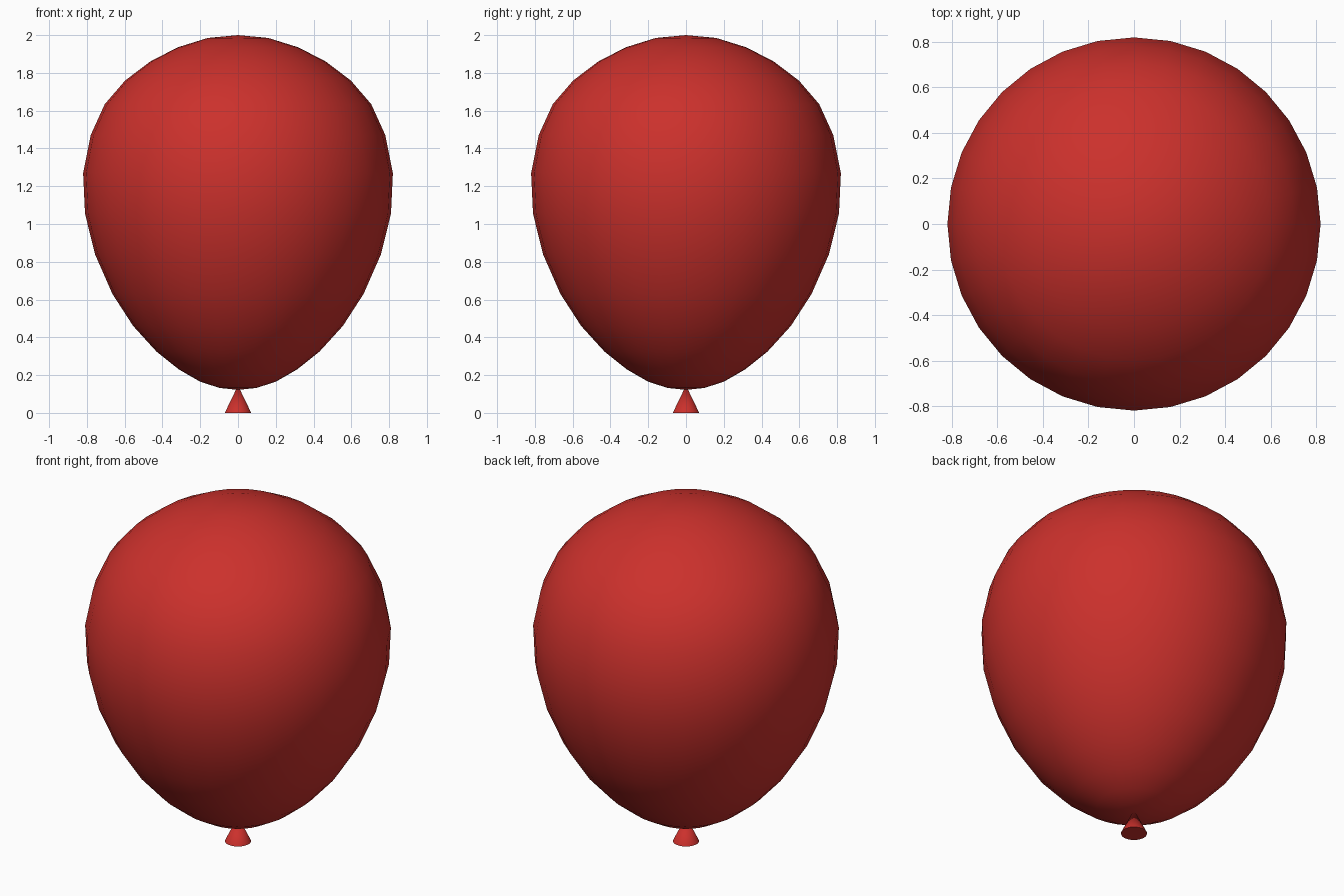
import bpy, bmesh
from math import cos, sin, pi

if "Cube" in bpy.data.objects:
    bpy.data.objects.remove(bpy.data.objects["Cube"])

red = bpy.data.materials.new("red_rubber")
red.diffuse_color = (0.6, 0.03, 0.025, 1)
red.use_nodes = True
red.node_tree.nodes["Principled BSDF"].inputs["Base Color"].default_value = red.diffuse_color


def finish(obj):
    obj.data.materials.append(red)
    bpy.context.view_layer.objects.active = obj
    obj.select_set(True)


# Balloon body: 32-sided lathe of a (radius, height) profile, poles at both ends
profile = [(0.16, 1.985), (0.32, 1.935), (0.465, 1.86), (0.597, 1.76),
           (0.705, 1.635), (0.78, 1.47), (0.82, 1.27), (0.81, 1.055),
           (0.757, 0.84), (0.665, 0.63), (0.555, 0.46), (0.432, 0.325),
           (0.313, 0.23), (0.2, 0.165), (0.097, 0.132)]
N = 32
bm = bmesh.new()
rings = [[bm.verts.new((r * cos(2 * pi * i / N), r * sin(2 * pi * i / N), z))
          for i in range(N)] for r, z in profile]
top = bm.verts.new((0, 0, 2.0))
bottom = bm.verts.new((0, 0, 0.122))
for i in range(N):
    j = (i + 1) % N
    bm.faces.new((top, rings[0][i], rings[0][j]))
    bm.faces.new((bottom, rings[-1][j], rings[-1][i]))
    for a, b in zip(rings, rings[1:]):
        bm.faces.new((a[i], b[i], b[j], a[j]))
mesh = bpy.data.meshes.new("balloon_body")
bm.to_mesh(mesh)
bm.free()
body = bpy.data.objects.new("balloon_body", mesh)
bpy.context.collection.objects.link(body)
for p in mesh.polygons:
    p.use_smooth = True
finish(body)

# Knot: small flared cone below the body
bpy.ops.object.select_all(action='DESELECT')
bpy.ops.mesh.primitive_cone_add(vertices=32, radius1=0.07, radius2=0,
                                depth=0.145, location=(0, 0, 0.0725))
knot = bpy.context.object
knot.name = "balloon_knot"
finish(knot)
bpy.ops.object.shade_smooth_by_angle()
